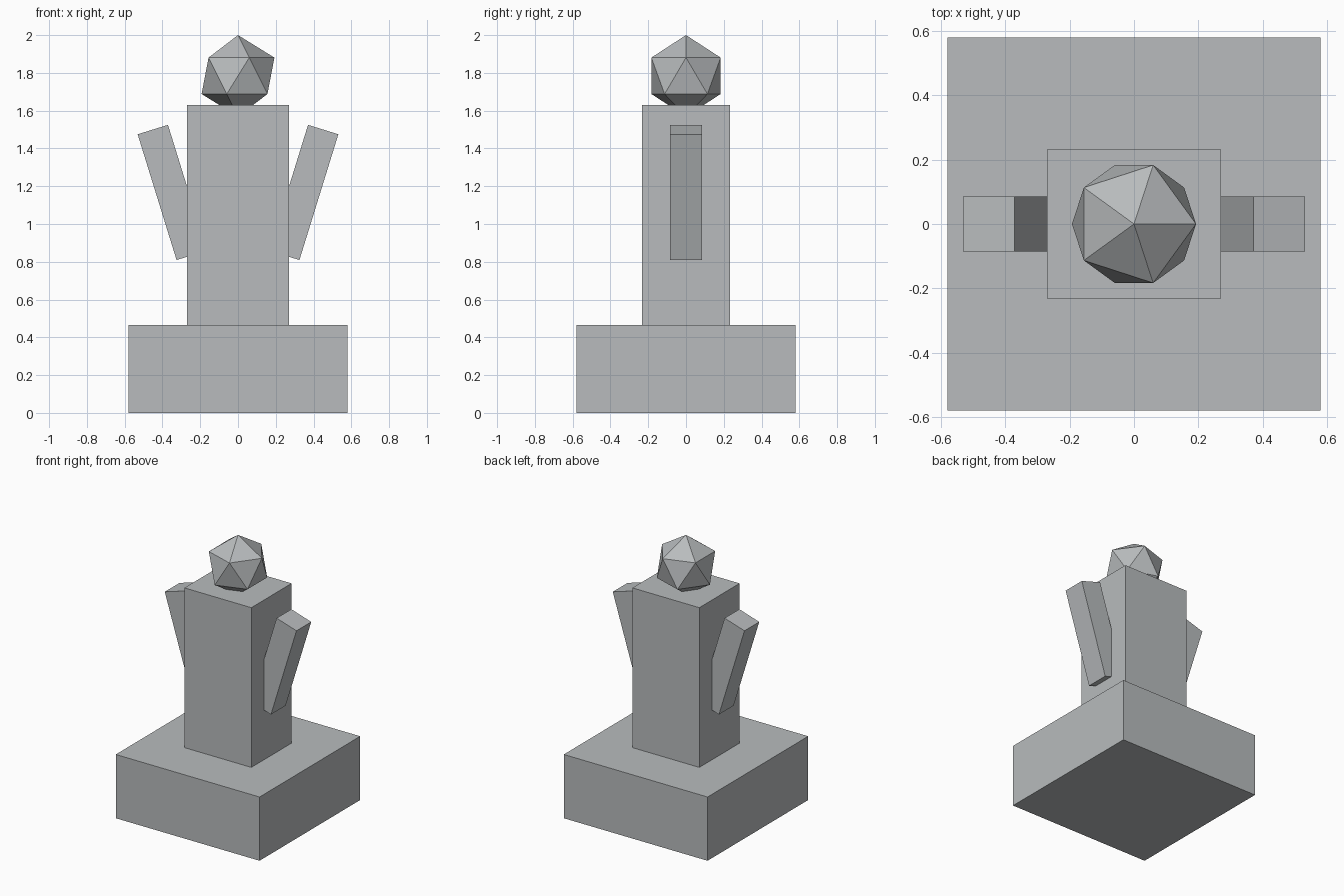
import bpy
import math

if "Cube" in bpy.data.objects:
    bpy.data.objects.remove(bpy.data.objects["Cube"])

stone = bpy.data.materials.new("grey stone")
stone.diffuse_color = (0.48, 0.50, 0.51, 1)
stone.use_nodes = True
stone.node_tree.nodes["Principled BSDF"].inputs["Base Color"].default_value = stone.diffuse_color


def box(name, size, center, tilt=0):
    bpy.ops.mesh.primitive_cube_add(size=1, location=center, rotation=(0, tilt, 0))
    ob = bpy.context.object
    ob.name = name
    ob.scale = size
    ob.data.materials.append(stone)
    return ob


# Plinth and upright body
box("plinth", (1.16, 1.16, 0.465), (0, 0, 0.2325))
box("body", (0.54, 0.464, 1.165), (0, 0, 1.0475))

# Raised arms, mirrored left and right
for side, label in ((1, "right"), (-1, "left")):
    box(label + "_arm", (0.168, 0.17, 0.697), (side * 0.348, 0, 1.167),
        side * math.radians(17.2))

# Faceted head, partly sunk into the body
bpy.ops.mesh.primitive_ico_sphere_add(subdivisions=1, radius=0.2155, location=(0, 0, 1.7845))
head = bpy.context.object
head.name = "head"
head.data.materials.append(stone)
